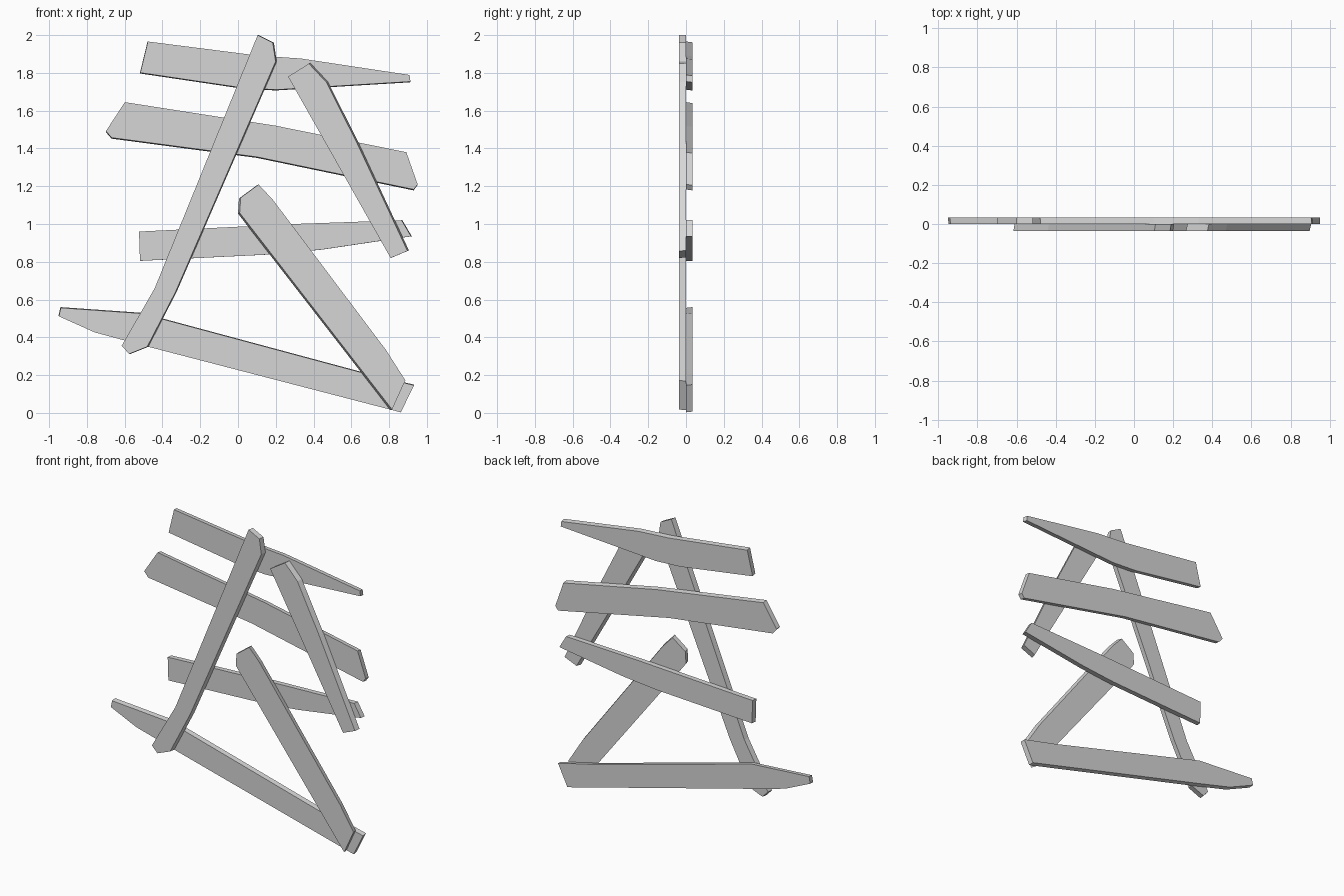
import bpy, bmesh

cube = bpy.data.objects.get("Cube")
if cube:
    bpy.data.objects.remove(cube, do_unlink=True)

# Pale grey wood
wood = bpy.data.materials.new("pale_grey_wood")
wood.use_nodes = True
colour = (0.67, 0.67, 0.67, 1)
wood.diffuse_color = colour
wood.node_tree.nodes["Principled BSDF"].inputs["Base Color"].default_value = colour


def plank(name, outline, front, back, lean):
    """Extrude an x-z outline from front to back; lean shifts the front face for hewn edges."""
    bm = bmesh.new()
    near = [bm.verts.new((x + lean[0], front, z + lean[1])) for x, z in outline]
    far = [bm.verts.new((x, back, z)) for x, z in outline]
    bm.faces.new(near)
    bm.faces.new(far[::-1])
    for i in range(len(near)):
        j = (i + 1) % len(near)
        bm.faces.new((near[i], far[i], far[j], near[j]))
    bmesh.ops.recalc_face_normals(bm, faces=bm.faces)
    mesh = bpy.data.meshes.new(name)
    bm.to_mesh(mesh)
    bm.free()
    mesh.materials.append(wood)
    obj = bpy.data.objects.new(name, mesh)
    bpy.context.collection.objects.link(obj)


# Rear layer: four crosswise planks
REAR = (0.0, 0.034)
plank("top_plank", [(-.48, 1.962), (-.52, 1.797), (.02, 1.717), (.2, 1.707), (.91, 1.75),
                    (.905, 1.785), (.33, 1.872), (.1, 1.888)], *REAR, (.003, .004))
plank("upper_plank", [(-.6, 1.64), (-.7, 1.487), (-.67, 1.452), (.1, 1.35), (.93, 1.178),
                      (.95, 1.205), (.89, 1.375), (.2, 1.515)], *REAR, (.001, .005))
plank("middle_plank", [(-.52, .96), (-.515, .805), (.2, .84), (.45, .865), (.92, .935),
                       (.87, 1.02), (.3, 1.0)], *REAR, (-.004, 0))
plank("bottom_plank", [(-.94, .56), (-.95, .515), (-.76, .43), (-.5, .36), (.86, .007),
                       (.93, .15), (.68, .21), (-.4, .5), (-.51, .53)], *REAR, (.002, -.004))

# Front layer: three leaning braces
FRONT = (-0.036, 0.0)
plank("long_brace", [(.11, 2.0), (.19, 1.96), (.205, 1.86), (-.325, .64), (-.475, .35),
                     (-.57, .312), (-.61, .355), (-.435, .66)], *FRONT, (-.006, 0))
plank("side_brace", [(.273, 1.783), (.383, 1.852), (.476, 1.753), (.637, 1.433), (.905, .86),
                     (.816, .823)], *FRONT, (-.008, -.003))
plank("lower_brace", [(0, 1.055), (.005, 1.135), (.1, 1.205), (.175, 1.125), (.775, .328),
                      (.877, .168), (.807, .014)], *FRONT, (.009, .004))
